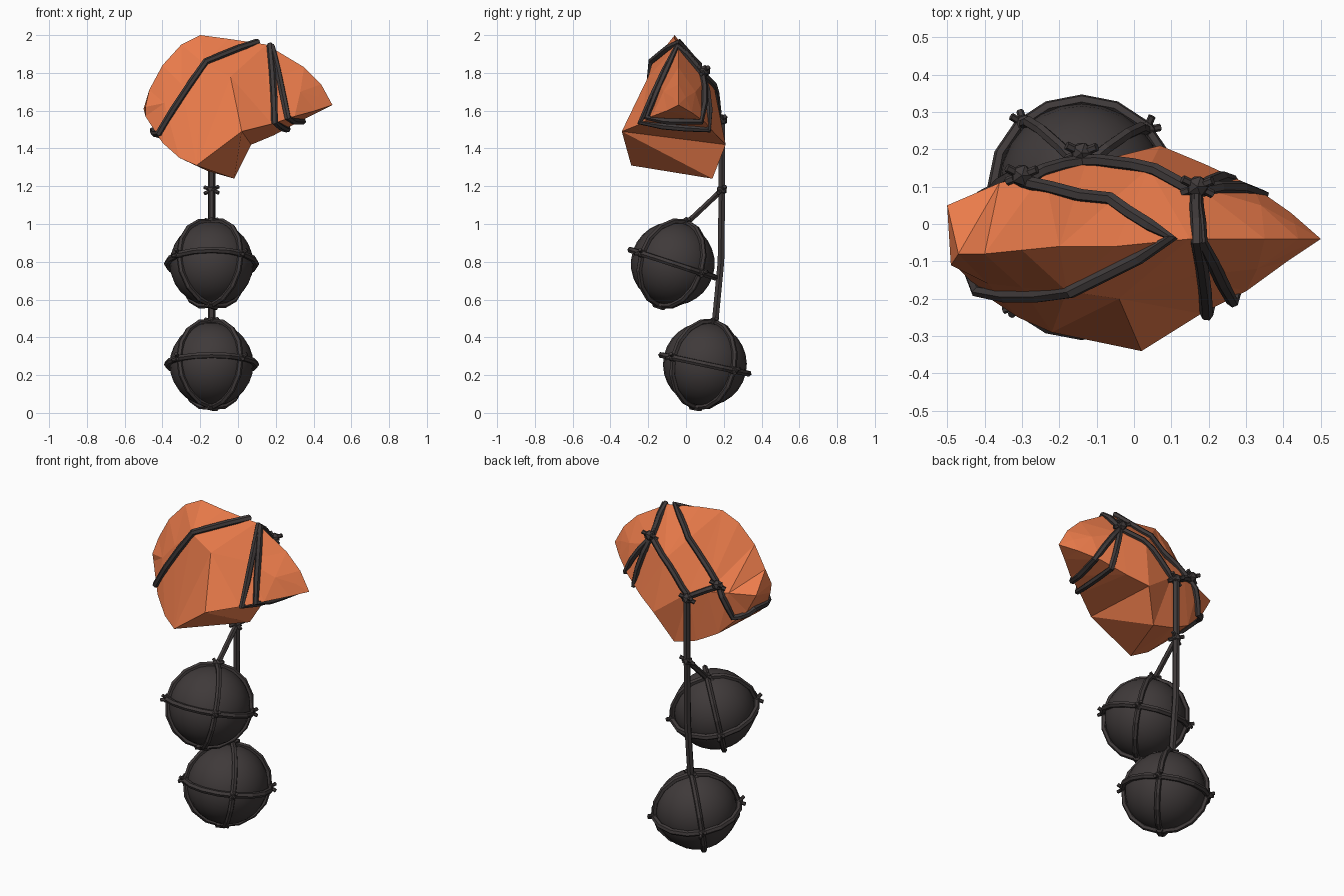
import bpy, bmesh, math
from mathutils import Vector, Matrix
from mathutils.bvhtree import BVHTree

if "Cube" in bpy.data.objects:
    bpy.data.objects.remove(bpy.data.objects["Cube"])


def material(name, rgb):
    m = bpy.data.materials.new(name)
    m.diffuse_color = (*rgb, 1)
    m.use_nodes = True
    m.node_tree.nodes["Principled BSDF"].inputs["Base Color"].default_value = m.diffuse_color
    return m


ORANGE = material("orange_stone", (0.83, 0.2, 0.07))
DARK = material("dark_iron", (0.05, 0.042, 0.042))


def add_bmesh(name, bm, mat, smooth=False):
    mesh = bpy.data.meshes.new(name)
    bmesh.ops.recalc_face_normals(bm, faces=bm.faces[:])
    bm.to_mesh(mesh)
    for p in mesh.polygons:
        p.use_smooth = smooth
    mesh.materials.append(mat)
    ob = bpy.data.objects.new(name, mesh)
    bpy.context.collection.objects.link(ob)
    return ob


# Rock: sections of ridge, front side, front low, back low, back side, lofted to the tip
sections = [
    [(.44, -.04, 1.74), (.43, -.07, 1.67), (.41, -.10, 1.60), (.42, .03, 1.59), (.43, 0, 1.67)],
    [(.35, -.04, 1.83), (.33, -.12, 1.70), (.30, -.18, 1.57), (.32, .10, 1.54), (.34, .05, 1.70)],
    [(.15, -.04, 1.95), (.15, -.14, 1.76), (.18, -.24, 1.53), (.19, .16, 1.47), (.17, .10, 1.76)],
    [(-.05, -.06, 1.98), (-.04, -.20, 1.78), (.02, -.34, 1.49), (.07, .21, 1.42), (.04, .15, 1.72)],
    [(-.20, -.06, 2.0), (-.18, -.18, 1.85), (-.22, -.29, 1.31), (-.02, .14, 1.24), (-.13, .16, 1.57)],
    [(-.30, -.07, 1.95), (-.30, -.17, 1.74), (-.31, -.25, 1.35), (-.16, .13, 1.28), (-.24, .14, 1.60)],
    [(-.40, -.08, 1.84), (-.39, -.16, 1.64), (-.40, -.19, 1.43), (-.29, .11, 1.35), (-.36, .11, 1.61)],
    [(-.47, -.08, 1.71), (-.49, -.11, 1.62), (-.49, -.10, 1.57), (-.44, .05, 1.50), (-.50, .05, 1.61)],
]
bm = bmesh.new()
rings = [[bm.verts.new(p) for p in s] for s in sections]
tip = bm.verts.new((.5, -.04, 1.63))
for i in range(5):
    j = (i + 1) % 5
    bm.faces.new((tip, rings[0][i], rings[0][j]))
    for a, b in zip(rings, rings[1:]):
        bm.faces.new((a[i], b[i], b[j], a[j]))
bm.faces.new(rings[-1])
bmesh.ops.recalc_face_normals(bm, faces=bm.faces[:])
bmesh.ops.triangulate(bm, faces=bm.faces[:])
rock_tree = BVHTree.FromBMesh(bm)
add_bmesh("rock_head", bm, ORANGE)


def rope(name, pts, r=0.018, closed=False):
    """Tube along a path, with six or so flat sides."""
    cu = bpy.data.curves.new(name, 'CURVE')
    cu.dimensions = '3D'
    cu.bevel_depth = r
    cu.bevel_resolution = 1
    cu.use_fill_caps = True
    sp = cu.splines.new('POLY')
    sp.points.add(len(pts) - 1)
    for p, c in zip(sp.points, pts):
        p.co = (*c, 1)
    sp.use_cyclic_u = closed
    sp.use_smooth = False
    cu.materials.append(DARK)
    ob = bpy.data.objects.new(name, cu)
    bpy.context.collection.objects.link(ob)


def strap(name, pts, closed=False):
    """Rope laid on the surface of the rock."""
    pts = [Vector(p) for p in pts]
    pairs = list(zip(pts, pts[1:] + pts[:1])) if closed else list(zip(pts, pts[1:]))
    path = [a.lerp(b, t / 3) for a, b in pairs for t in range(3)]
    if not closed:
        path.append(pts[-1])
    laid = []
    for p in path:
        loc, n, _, _ = rock_tree.find_nearest(p)
        laid.append(loc + n * 0.01)
    rope(name, laid, closed=closed)


def knot(name, at, r=0.032, matrix=None):
    """Lumpy knot with two short crossed rope ends."""
    at = Vector(at)
    m = matrix or Matrix.Identity(3)
    bm = bmesh.new()
    bmesh.ops.create_icosphere(bm, subdivisions=1, radius=r)
    bmesh.ops.translate(bm, verts=bm.verts[:], vec=at)
    add_bmesh(name, bm, DARK)
    for k, d in enumerate([(1, .4, .5), (1, -.5, -.4)]):
        d = (m @ Vector(d)).normalized() * r * 1.5
        rope(f"{name}_end_{k}", [at - d, at + d], r * 0.36)


# Straps around the rock
A, B, C = (-.14, .19, 1.55), (.17, .10, 1.81), (-.30, .13, 1.65)
strap("rear_strap", [C, (-.07, .08, 1.85), (.10, -.04, 1.965), (-.17, -.18, 1.86),
                     (-.42, -.18, 1.48), (-.46, 0, 1.49), (-.38, .10, 1.46)], True)
strap("tip_strap_inner", [B, (.17, -.04, 1.945), (.20, -.25, 1.53), (.26, .12, 1.50)], True)
strap("tip_strap_outer", [B, (.18, -.04, 1.94), (.26, -.20, 1.56), (.34, .08, 1.55)], True)
strap("link_strap_front", [A, (0, .16, 1.70), B])
strap("link_strap_rear", [A, C])
for n, p in zip("abc", (A, B, C)):
    knot("strap_knot_" + n, p)

# Hanging rope with a side branch for the upper ball
K = (-.14, .19, 1.18)
rope("hanging_rope", [A, (-.14, .19, 1.4), K, (-.14, .185, .8), (-.14, .155, .49)], 0.02)
rope("branch_rope", [K, (-.14, .02, 1.02)], 0.016)
knot("hanging_knot", K, 0.03)


# Roped balls
def roped_ball(name, centre, tilt):
    rot = Matrix.Rotation(math.radians(tilt), 3, 'X')
    c = Vector(centre)
    bm = bmesh.new()
    bmesh.ops.create_uvsphere(bm, u_segments=24, v_segments=14, radius=0.222)
    bmesh.ops.transform(bm, matrix=Matrix.Translation(c) @ rot.to_4x4(), verts=bm.verts[:])
    add_bmesh(name, bm, DARK, True)
    R = 0.231
    steps = [2 * math.pi * i / 16 for i in range(16)]
    rope(name + "_equator", [c + rot @ Vector((R * 1.02 * math.cos(t), R * 1.02 * math.sin(t), 0))
                             for t in steps], 0.017, True)
    for k in range(2):
        az = math.radians(42 + 90 * k)
        rope(f"{name}_meridian_{k}",
             [c + rot @ Vector((R * math.cos(t) * math.cos(az), R * math.cos(t) * math.sin(az),
                                R * math.sin(t))) for t in steps], 0.016, True)
    for k in range(4):
        az = math.radians(42 + 90 * k)
        m = rot @ Matrix.Rotation(az, 3, 'Z')
        knot(f"{name}_knot_{k}", c + m @ Vector((R, 0, 0)), 0.028, m)
    knot(name + "_top_knot", c + rot @ Vector((0, 0, R)), 0.028)
    rope(name + "_bottom_knot", [c + rot @ Vector((x, x, -R)) for x in (-.025, .025)], 0.02)


roped_ball("upper_ball", (-.14, -.07, .79), -18)
roped_ball("lower_ball", (-.14, .10, .257), -12)
